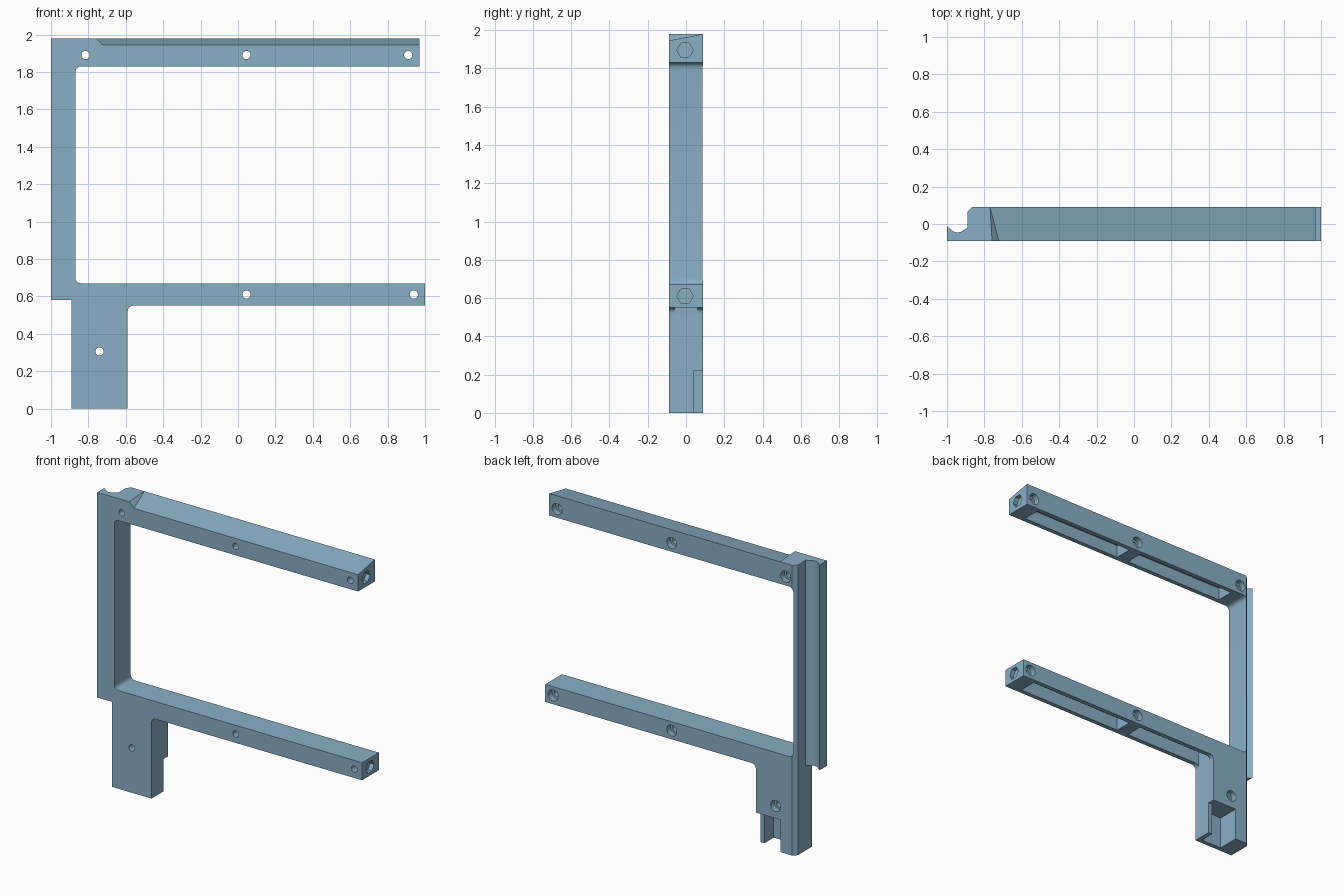
import bpy, bmesh, math
from mathutils import Vector

if "Cube" in bpy.data.objects:
    bpy.data.objects.remove(bpy.data.objects["Cube"])

blue = bpy.data.materials.new("steel blue")
blue.diffuse_color = (0.25, 0.43, 0.56, 1)
blue.use_nodes = True
blue.node_tree.nodes["Principled BSDF"].inputs["Base Color"].default_value = blue.diffuse_color


def make(name, bm):
    bmesh.ops.recalc_face_normals(bm, faces=bm.faces[:])
    me = bpy.data.meshes.new(name)
    bm.to_mesh(me)
    bm.free()
    ob = bpy.data.objects.new(name, me)
    bpy.context.collection.objects.link(ob)
    me.materials.append(blue)
    return ob


def prism(name, pts, vec):
    """Extrude a closed outline along vec."""
    bm = bmesh.new()
    f = bm.faces.new([bm.verts.new(p) for p in pts])
    r = bmesh.ops.extrude_face_region(bm, geom=[f])
    bmesh.ops.translate(bm, vec=vec, verts=[v for v in r["geom"] if isinstance(v, bmesh.types.BMVert)])
    return make(name, bm)


def box(name, x0, x1, y0, y1, z0, z1):
    return prism(name, [(x0, y0, z0), (x1, y0, z0), (x1, y1, z0), (x0, y1, z0)], (0, 0, z1 - z0))


def rod(name, c, r, axis, length, n):
    """Regular n-sided bar starting at c, running along x or y."""
    pts = []
    for i in range(n):
        a = 2 * math.pi * i / n
        u, w = r * math.cos(a), r * math.sin(a)
        pts.append((c[0], c[1] + u, c[2] + w) if axis == "x" else (c[0] + u, c[1], c[2] + w))
    return prism(name, pts, (length, 0, 0) if axis == "x" else (0, length, 0))


def cut(ob, cutter):
    m = ob.modifiers.new("cut", "BOOLEAN")
    m.operation, m.solver, m.object = "DIFFERENCE", "EXACT", cutter
    dg = bpy.context.evaluated_depsgraph_get()
    me = bpy.data.meshes.new_from_object(ob.evaluated_get(dg))
    ob.modifiers.clear()
    ob.data = me
    bpy.data.objects.remove(cutter)


def fillet(cx, cz, r, a0, a1):
    return [(cx + r * math.cos(math.radians(a0 + (a1 - a0) * i / 5)),
             cz + r * math.sin(math.radians(a0 + (a1 - a0) * i / 5))) for i in range(6)]


# Bracket: leg, column and two arms in one outline with rounded inner corners
F, B = -0.09, 0.09
R = 0.03
outline = [(-0.89, 0), (-0.59, 0)] + fillet(-0.59 + R, 0.55 - R, R, 180, 90)
outline += [(1.0, 0.55), (1.0, 0.67)] + fillet(-0.87 + R, 0.67 + R, R, 270, 180)
outline += fillet(-0.87 + R, 1.83 - R, R, 180, 90) + [(0.97, 1.83), (0.97, 1.98), (-0.89, 1.98)]
frame = prism("bracket_frame", [(x, F, z) for x, z in outline], (0, B - F, 0))

# Chamfered rear outer edge
cut(frame, prism("chamfer", [(-0.90, 0.055, -1), (-0.90, 0.10, -1), (-0.855, 0.10, -1)], (0, 0, 4)))

# Sloped top of the upper arm, with a short ramp at its start
bm = bmesh.new()
for p in [(-0.72, -0.10, 1.943), (-0.80, -0.10, 2.02), (-0.77, 0.09, 1.98), (-0.80, 0.09, 2.02),
          (1.1, -0.10, 1.943), (1.1, -0.10, 2.02), (1.1, 0.09, 1.98), (1.1, 0.09, 2.02)]:
    bm.verts.new(p)
bmesh.ops.convex_hull(bm, input=bm.verts[:])
cut(frame, make("slope", bm))

# Pockets under both arms, leaving a rib around each middle screw
for z, depth, left, right in [(1.83, 0.085, -0.76, 0.86), (0.55, 0.09, -0.59, 0.89)]:
    for x0, x1 in [(left, 0.0), (0.09, right)]:
        cut(frame, box("pocket", x0, x1, -0.06, 0.06, z - 0.04, z + depth))

# Screw holes with wider rear recesses
for x, z in [(-0.815, 1.89), (0.045, 1.89), (0.91, 1.89), (0.045, 0.61), (0.94, 0.61), (-0.74, 0.305)]:
    cut(frame, rod("hole", (x, -0.2, z), 0.022, "y", 0.4, 20))
    cut(frame, rod("recess", (x, 0.05, z), 0.038, "y", 0.1, 20))

# Hexagonal sockets in the arm ends
for x, z in [(0.97, 1.895), (1.0, 0.61)]:
    cut(frame, rod("socket", (x - 0.03, -0.005, z), 0.043, "x", 0.1, 6))

# Leg: lowered rear wall and a cavity open to the back and bottom
cut(frame, box("wall_notch", -0.775, -0.5, 0.04, 0.2, -0.1, 0.22))
cut(frame, box("cavity", -0.775, -0.62, -0.06, 0.2, -0.1, 0.22))

# Grooved outer rail beside the column
rail = [(-1, F), (-0.89, F), (-0.89, -0.02), (-0.925, -0.042), (-0.945, -0.046), (-0.965, -0.04), (-1, -0.012)]
edge_rail = prism("edge_rail", [(x, y, 0.58) for x, y in rail], (0, 0, 1.40))

for ob in (frame, edge_rail):
    bpy.ops.object.select_all(action="DESELECT")
    ob.select_set(True)
    bpy.context.view_layer.objects.active = ob
    bpy.ops.object.shade_smooth_by_angle(angle=math.radians(25))
